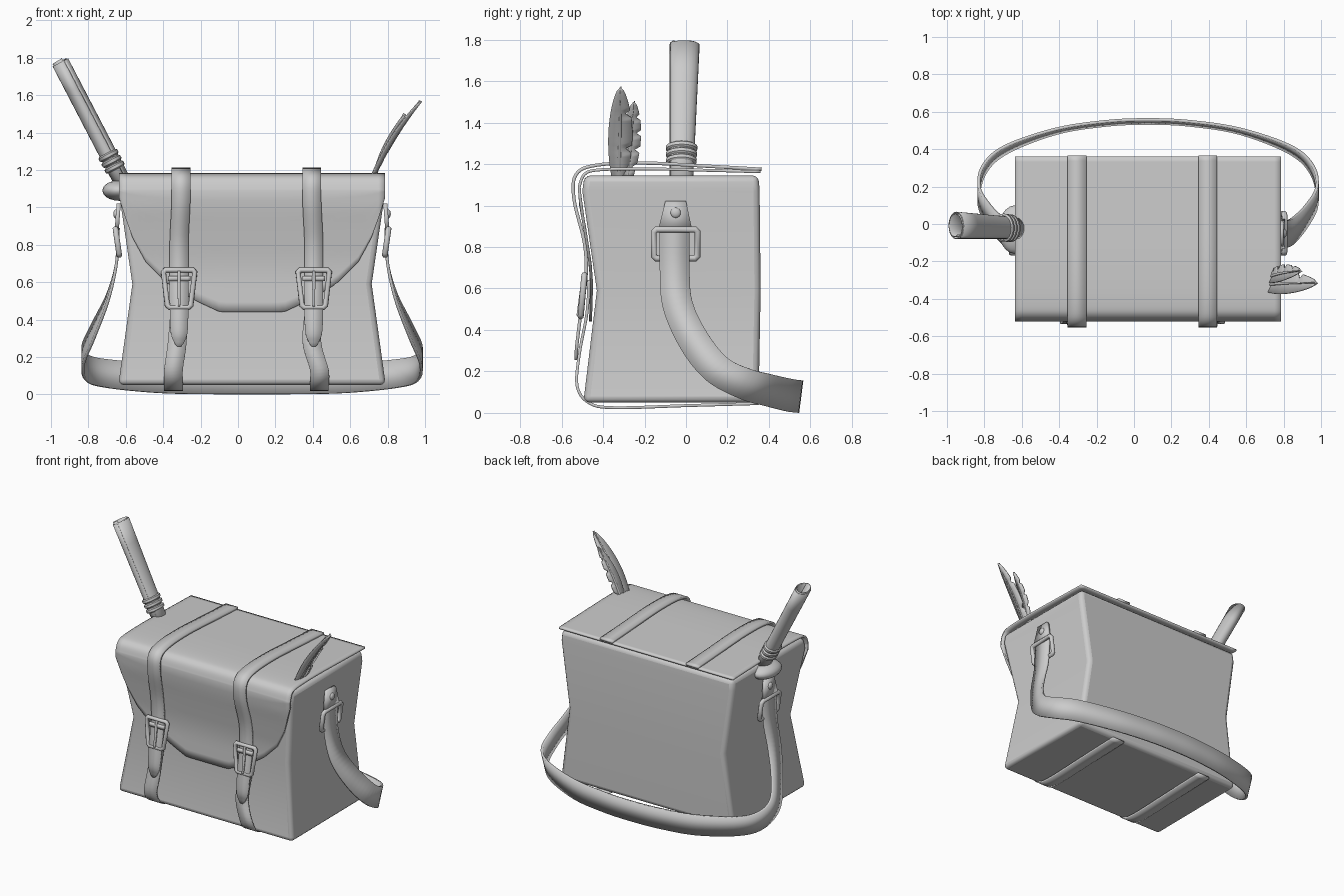
import bpy, bmesh, math
from mathutils import Vector

if "Cube" in bpy.data.objects:
    bpy.data.objects.remove(bpy.data.objects["Cube"])

CX = 0.075  # bag centre line


def mesh(name, verts, faces, thick=0.0, bevel=0.0, smooth=True):
    me = bpy.data.meshes.new(name)
    me.from_pydata([tuple(v) for v in verts], [], faces)
    bm = bmesh.new()
    bm.from_mesh(me)
    bmesh.ops.recalc_face_normals(bm, faces=bm.faces)
    bm.to_mesh(me)
    bm.free()
    ob = bpy.data.objects.new(name, me)
    bpy.context.collection.objects.link(ob)
    if thick:
        m = ob.modifiers.new("thick", 'SOLIDIFY')
        m.thickness, m.offset = thick, 0
    if bevel:
        m = ob.modifiers.new("round", 'BEVEL')
        m.width, m.segments, m.limit_method = bevel, 3, 'ANGLE'
        m.angle_limit = math.radians(40)
    if smooth:
        bpy.ops.object.select_all(action='DESELECT')
        bpy.context.view_layer.objects.active = ob
        ob.select_set(True)
        bpy.ops.object.shade_smooth_by_angle(angle=math.radians(35))
    return ob


def grid_faces(rows, cols):
    return [(r * cols + c, r * cols + c + 1, (r + 1) * cols + c + 1, (r + 1) * cols + c)
            for r in range(rows - 1) for c in range(cols - 1)]


def spline(pts, n=6):
    out = []
    for i in range(len(pts) - 1):
        a, b, c, d = (pts[max(i - 1, 0)], pts[i], pts[i + 1], pts[min(i + 2, len(pts) - 1)])
        for k in range(n):
            t = k / n
            out.append([0.5 * (2 * q + (r - p) * t + (2 * p - 5 * q + 4 * r - s) * t * t
                               + (3 * q - p - 3 * r + s) * t ** 3) for p, q, r, s in zip(a, b, c, d)])
    return out + [list(pts[-1])]


def lerp_table(tab, x):
    for (x0, y0), (x1, y1) in zip(tab, tab[1:]):
        if x <= x1:
            return y0 + (y1 - y0) * (x - x0) / (x1 - x0)
    return tab[-1][1]


def ribbon(name, pts, thick=0.02):
    # each point: centre x y z, half-width vector x y z
    verts = []
    for p in spline(pts):
        c, w = Vector(p[:3]), Vector(p[3:])
        verts += [c - w, c + w]
    return mesh(name, verts, grid_faces(len(verts) // 2, 2), thick)


def frame(name, corners, r):
    cu = bpy.data.curves.new(name, 'CURVE')
    cu.dimensions, cu.bevel_depth, cu.bevel_resolution = '3D', r, 2
    sp = cu.splines.new('POLY')
    pts = []
    n = len(corners)
    for i in range(n):  # clipped corners
        p = Vector(corners[i])
        for q in (corners[i - 1], corners[(i + 1) % n]):
            pts.append(p + (Vector(q) - p).normalized() * 0.012)
    sp.points.add(len(pts) - 1)
    for s, p in zip(sp.points, pts):
        s.co = (*p, 1)
    sp.use_cyclic_u = True
    ob = bpy.data.objects.new(name, cu)
    bpy.context.collection.objects.link(ob)
    bpy.ops.object.select_all(action='DESELECT')
    bpy.context.view_layer.objects.active = ob
    ob.select_set(True)
    bpy.ops.object.convert(target='MESH')


# bag body, pinched at mid height
levels = [(0.05, 0.715, -0.495, 0.35), (0.59, 0.64, -0.43, 0.36), (1.07, 0.71, -0.50, 0.355),
          (1.145, 0.705, -0.49, 0.35)]
v = []
for z, h, yf, yb in levels:
    v += [(CX - h, yf, z), (CX + h, yf, z), (CX + h - 0.005, yb, z), (CX - h + 0.005, yb, z)]
f = [(0, 1, 2, 3), (12, 13, 14, 15)]
for r in range(3):
    f += [(r * 4 + i, r * 4 + (i + 1) % 4, r * 4 + 4 + (i + 1) % 4, r * 4 + 4 + i) for i in range(4)]
mesh("bag_body", v, f, bevel=0.03)

# flap: over the top, then down the front to a curved hem
top = spline([(0.36, 1.163), (0.1, 1.17), (-0.2, 1.177), (-0.42, 1.172), (-0.49, 1.15), (-0.515, 1.09)])
hem = [(0, 0.44), (0.17, 0.44), (0.3, 0.50), (0.45, 0.59), (0.57, 0.71), (0.65, 0.86), (0.71, 1.05)]
front = [(0.4, -0.462), (0.62, -0.455), (0.72, -0.462), (0.9, -0.49), (1.0, -0.508), (1.09, -0.515)]
N, M = 41, 12
v = []
for i in range(N):
    d = 0.71 * (2 * i / (N - 1) - 1)
    hz = lerp_table(hem, abs(d))
    v += [(CX + d, y, z) for y, z in top]
    for k in range(1, M + 1):
        z = 1.09 + (hz - 1.09) * k / M
        v.append((CX + d, lerp_table(front, z), z))
mesh("front_flap", v, grid_faces(N, len(top) + M), 0.014)

# two closing straps with buckles
for side, xt, xm, xb in (("left", -0.305, -0.315, -0.345), ("right", 0.395, 0.405, 0.435)):
    w = 0.05
    ribbon(side + "_upper_strap", [
        (xt + 0.0, 0.365, 1.175, w, 0, 0), (xt, 0.1, 1.19, w, 0, 0), (xt, -0.2, 1.205, w, 0, 0),
        (xt, -0.43, 1.195, w, 0, 0), (xt, -0.53, 1.15, w, 0, 0), (xt, -0.54, 1.03, w, 0, 0),
        (xm, -0.49, 0.82, w, 0, 0), (xm, -0.482, 0.66, w, 0, 0), (xm, -0.505, 0.5, w, 0, 0),
        (xm, -0.525, 0.34, w * 0.92, 0, 0), (xm, -0.53, 0.28, w * 0.55, 0, 0),
        (xm, -0.53, 0.255, w * 0.2, 0, 0)], 0.016)
    ribbon(side + "_lower_strap", [
        (xb, 0.35, 0.045, w, 0, 0), (xb, 0.0, 0.035, w, 0, 0), (xb, -0.35, 0.025, w, 0, 0),
        (xb, -0.47, 0.05, w, 0, 0), (xb, -0.525, 0.13, w, 0, 0), (xm - 0.01, -0.515, 0.28, w, 0, 0),
        (xm, -0.478, 0.48, w * 0.9, 0, 0), (xm, -0.468, 0.64, w * 0.9, 0, 0)], 0.014)
    frame(side + "_buckle", [(xm - 0.085, -0.49, 0.665), (xm + 0.085, -0.49, 0.665),
                             (xm + 0.062, -0.508, 0.465), (xm - 0.062, -0.508, 0.465)], 0.015)
    ribbon(side + "_buckle_prong", [(xm, -0.497, 0.66, 0.008, 0, 0), (xm, -0.51, 0.56, 0.008, 0, 0),
                                    (xm, -0.522, 0.47, 0.006, 0, 0)], 0.012)
    ribbon(side + "_strap_keeper", [(xm - 0.06, -0.492, 0.62, 0, 0, 0.014),
                                    (xm + 0.06, -0.492, 0.62, 0, 0, 0.014)], 0.024)

# shoulder strap, swept round the back
half = [(0.79, -0.055, 0.89, 0, 0.073, 0), (0.80, -0.055, 0.70, 0, 0.072, 0),
        (0.845, -0.04, 0.52, 0, 0.07, 0.02), (0.92, 0.04, 0.345, 0, 0.06, 0.045),
        (0.978, 0.15, 0.21, 0, 0.05, 0.055), (0.955, 0.285, 0.14, 0, 0.03, 0.07),
        (0.84, 0.395, 0.11, 0, 0.02, 0.075), (0.57, 0.495, 0.086, 0, 0.012, 0.078),
        (0.3, 0.538, 0.08, 0, 0.01, 0.078)]
mid = [(CX, 0.548, 0.079, 0, 0.01, 0.078)]
ribbon("shoulder_strap", half + mid + [(2 * CX - p[0], *p[1:]) for p in reversed(half)], 0.016)

# strap anchors on both sides: tab, stud, ring
for name, s in (("right", 1), ("left", -1)):
    X = lambda x: CX + s * (x - CX)
    tab = [(0.788, -0.10, 1.02), (0.788, 0.0, 1.02), (0.798, 0.03, 0.88), (0.798, -0.135, 0.88)]
    mesh(name + "_anchor_tab", [(X(x), y, z) for x, y, z in tab], [(0, 1, 2, 3)], 0.022)
    frame(name + "_anchor_ring", [(X(0.805), -0.155, 0.885), (X(0.805), 0.055, 0.885),
                                  (X(0.785), 0.055, 0.745), (X(0.785), -0.155, 0.745)], 0.016)
    bpy.ops.mesh.primitive_uv_sphere_add(segments=16, ring_count=8, radius=0.025,
                                         location=(X(0.802), -0.05, 0.965))
    ob = bpy.context.object
    ob.name = name + "_anchor_stud"
    ob.scale.x = 0.6
    bpy.ops.object.shade_smooth()

# rolled paper scroll with binding rings
D = Vector((-0.462, 0, 0.887))
E1, E2 = Vector((0, 1, 0)), Vector((0.887, 0, 0.462))
BASE = Vector((-0.60, -0.025, 1.10))


def roll_point(s, ang, k):
    a = 0.06 + 0.019 * s / 0.76
    return BASE + Vector((0, 0.02 * s, 0)) + D * s + E1 * a * k * math.cos(ang) + E2 * 0.048 * k * math.sin(ang)


n = 49
v = []
for s in (0.0, 0.2, 0.4, 0.6, 0.76):
    for i in range(n):
        t = i / (n - 1)
        lift = 0.03 * max(0, 0.55 - t) if s > 0.7 else 0
        v.append(roll_point(s + lift, t * 4 * math.pi + 2.6, 0.72 + 0.26 * t))
mesh("paper_scroll", v, grid_faces(5, n), 0.005)
for j, s in enumerate((0.13, 0.165, 0.2)):
    v = [roll_point(s + ds, 2 * math.pi * i / 24, k)
         for ds, k in ((-0.015, 1.0), (-0.008, 1.17), (0.008, 1.17), (0.015, 1.0)) for i in range(25)]
    mesh("scroll_binding_%d" % j, v, grid_faces(4, 25))

# leather bulge where the scroll leaves the bag
bpy.ops.mesh.primitive_uv_sphere_add(segments=20, ring_count=10, radius=1, location=(-0.635, -0.03, 1.09))
ob = bpy.context.object
ob.name = "scroll_bulge"
ob.scale = (0.09, 0.13, 0.055)
bpy.ops.object.shade_smooth()


# two feathers at the right front corner
def feather(name, base, tip, w, half, notch):
    b, t, w = Vector(base), Vector(tip), Vector(w).normalized()
    nrm = (t - b).cross(w).normalized()
    v = []
    rows = 25
    for i in range(rows):
        u = i / (rows - 1)
        c = b.lerp(t, u) + nrm * 0.02 * math.sin(math.pi * u)
        h = half * math.sin(math.pi * min(1, 0.1 + 0.9 * u)) ** 0.6 + 0.001
        cut = 0.45 if i % notch == notch - 1 else 1
        v += [c - w * h, c - nrm * 0.008, c + w * h * cut]
    mesh(name, v, grid_faces(rows, 3), 0.006)
    ribbon(name + "_quill", [(*b, *(w * 0.008)), (*(b.lerp(t, 0.5) + nrm * 0.014), *(w * 0.006)),
                             (*t, *(w * 0.002))], 0.014)


feather("large_feather", (0.70, -0.325, 1.12), (0.975, -0.315, 1.57), (0.2, 1, -0.1), 0.058, 9)
feather("small_feather", (0.715, -0.285, 1.12), (0.89, -0.25, 1.50), (0.25, 1, 0.0), 0.046, 5)
